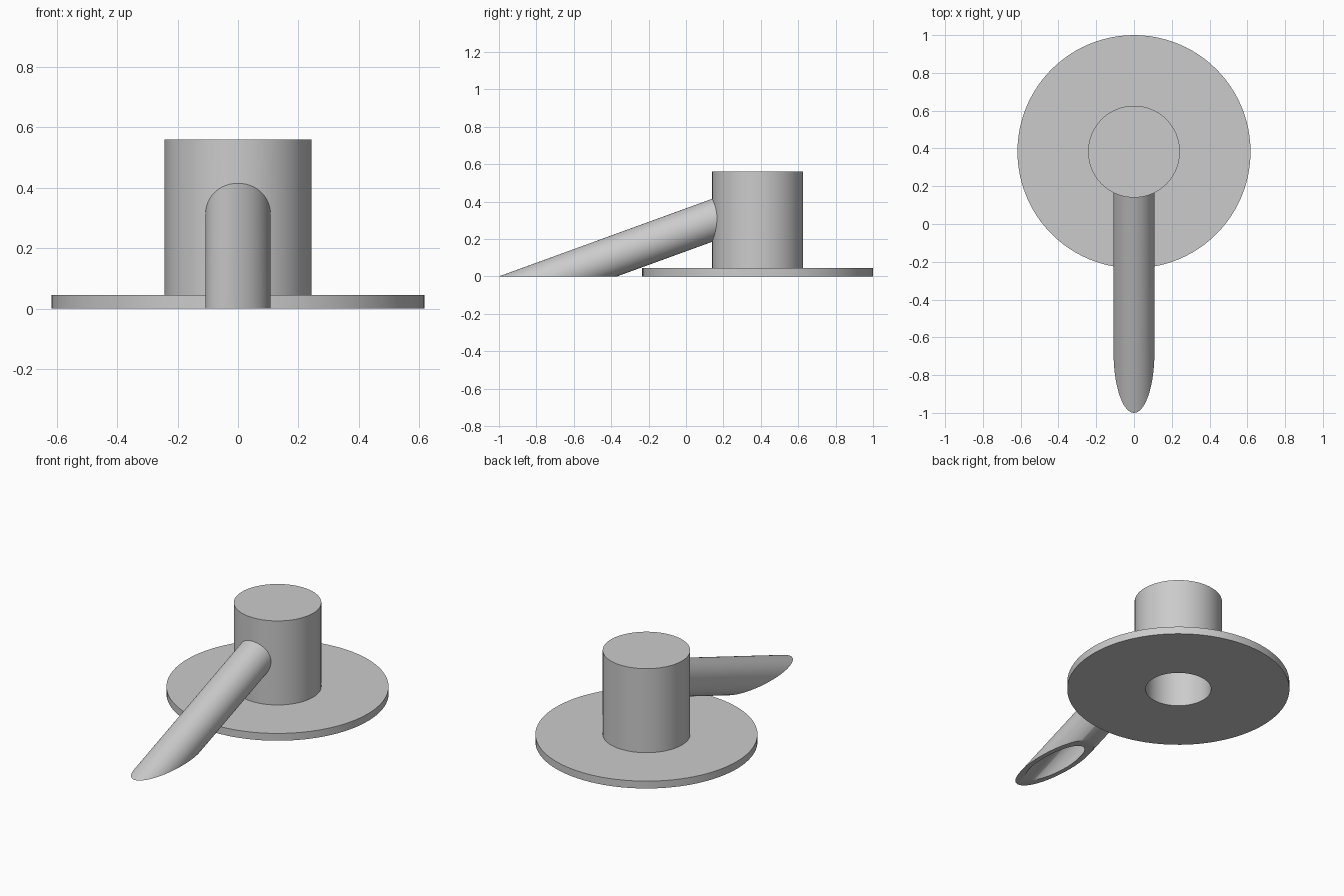
import bpy
import math
from mathutils import Vector

cube = bpy.data.objects.get("Cube")
if cube:
    bpy.data.objects.remove(cube, do_unlink=True)

grey = bpy.data.materials.new("light_grey")
grey.use_nodes = True
colour = (0.6, 0.6, 0.6, 1)
grey.diffuse_color = colour
grey.node_tree.nodes["Principled BSDF"].inputs["Base Color"].default_value = colour

CENTRE_Y = 0.383
PITCH = math.radians(20)
WALL_RATIO = 0.75


def rod(name, radius, start, end, sides=96):
    """Cylinder between two points."""
    start, end = Vector(start), Vector(end)
    axis = end - start
    bpy.ops.mesh.primitive_cylinder_add(
        vertices=sides, radius=radius, depth=axis.length,
        location=(start + end) / 2,
        rotation=axis.to_track_quat("Z", "Y").to_euler())
    obj = bpy.context.object
    obj.name = name
    obj.data.materials.append(grey)
    return obj


def combine(target, tool, operation):
    """Apply a boolean and discard the tool."""
    tool.hide_render = True
    mod = target.modifiers.new(operation.lower(), "BOOLEAN")
    mod.operation, mod.solver, mod.object = operation, "EXACT", tool
    bpy.ops.object.select_all(action="DESELECT")
    bpy.context.view_layer.objects.active = target
    target.select_set(True)
    bpy.ops.object.modifier_apply(modifier=mod.name)
    bpy.data.objects.remove(tool, do_unlink=True)


def upright(name, radius, bottom, top):
    return rod(name, radius, (0, CENTRE_Y, bottom), (0, CENTRE_Y, top))


def spout_rod(name, radius):
    # The axis meets the ground in front of the flange and ends inside the body
    foot = Vector((0, -0.684, 0))
    direction = Vector((0, math.cos(PITCH), math.sin(PITCH)))
    return rod(name, radius, foot - direction * 0.5, foot + direction * 1.12)


# Sloping spout, sliced flat at ground level
spout = spout_rod("spout", 0.108)
bpy.ops.mesh.primitive_cube_add(size=4, location=(0, 0, -2))
combine(spout, bpy.context.object, "DIFFERENCE")

# Round flange with upright body and spout joined to it
fitting = upright("spout_fitting", 0.617, 0, 0.045)
combine(fitting, upright("body", 0.243, 0.02, 0.56), "UNION")
combine(fitting, spout, "UNION")

# Blind bore up the body, meeting the bore along the spout
combine(fitting, upright("body_bore", 0.243 * WALL_RATIO, -0.1, 0.5), "DIFFERENCE")
combine(fitting, spout_rod("spout_bore", 0.108 * WALL_RATIO), "DIFFERENCE")

bpy.ops.object.shade_smooth_by_angle(angle=math.radians(30))
